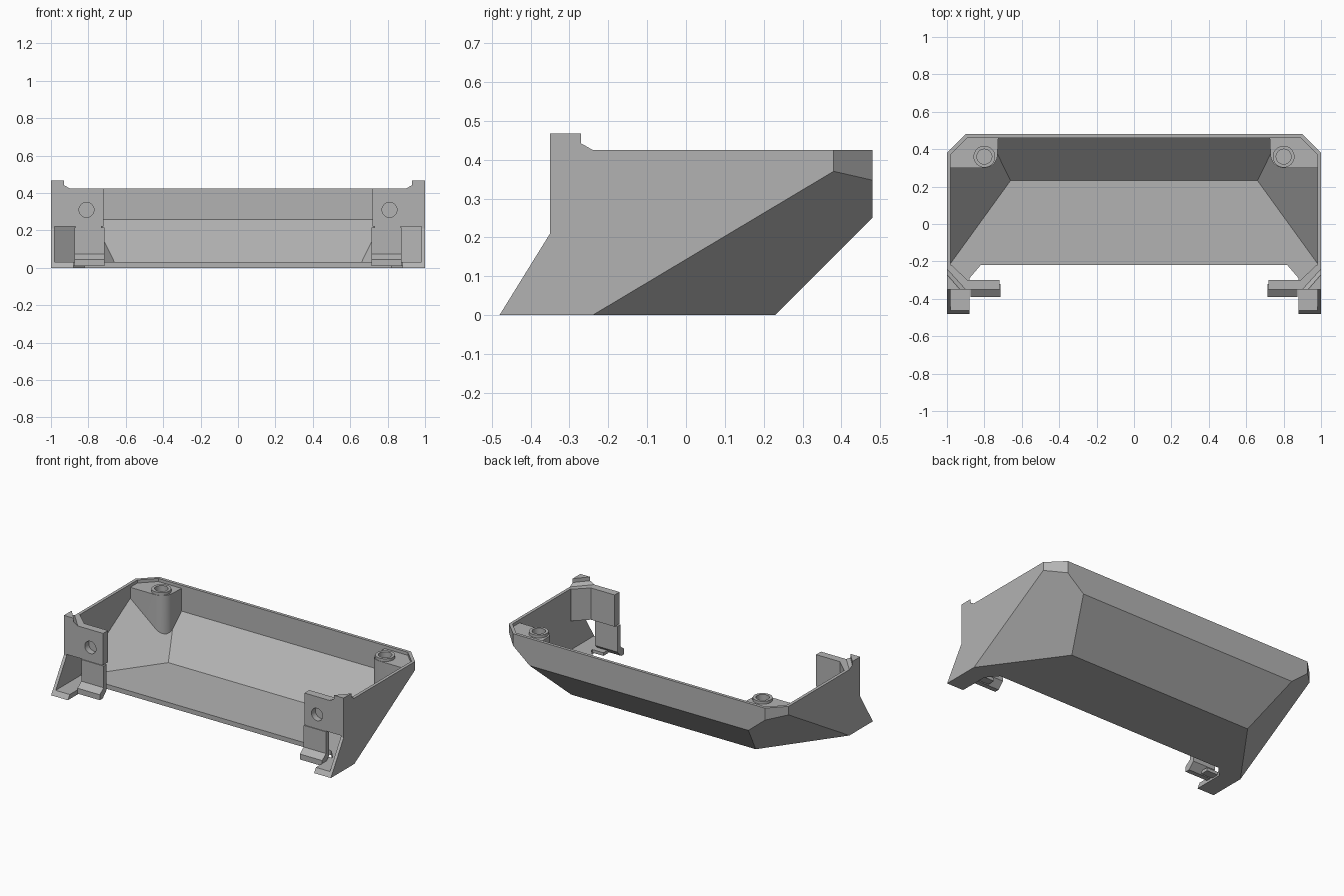
import bpy, bmesh, math
from mathutils import Vector, Matrix

if "Cube" in bpy.data.objects:
    bpy.data.objects.remove(bpy.data.objects["Cube"], do_unlink=True)

grey = bpy.data.materials.new("plain grey")
grey.use_nodes = True
grey.diffuse_color = (0.45, 0.45, 0.45, 1)
grey.node_tree.nodes["Principled BSDF"].inputs["Base Color"].default_value = grey.diffuse_color


def finish(name, bm):
    bmesh.ops.recalc_face_normals(bm, faces=bm.faces)
    mesh = bpy.data.meshes.new(name)
    bm.to_mesh(mesh)
    bm.free()
    mesh.materials.append(grey)
    ob = bpy.data.objects.new(name, mesh)
    bpy.context.collection.objects.link(ob)
    return ob


def prism_bm(points, axis, lo, hi, top=None):
    """Loft a closed outline along an axis, optionally to a different end outline."""
    def place(p, d):
        return {"x": (d, p[0], p[1]), "y": (p[0], d, p[1]), "z": (p[0], p[1], d)}[axis]
    bm = bmesh.new()
    a = [bm.verts.new(place(p, lo)) for p in points]
    b = [bm.verts.new(place(p, hi)) for p in (top or points)]
    bm.faces.new(a)
    bm.faces.new(b)
    for i in range(len(a)):
        j = (i + 1) % len(a)
        bm.faces.new((a[i], a[j], b[j], b[i]))
    return bm


def prism(name, points, axis, lo, hi, top=None):
    return finish(name, prism_bm(points, axis, lo, hi, top))


def circle(x, y, r, n=32):
    return [(x + r * math.cos(2 * math.pi * i / n), y + r * math.sin(2 * math.pi * i / n)) for i in range(n)]


def rect(x0, x1, y0, y1):
    return [(x0, y0), (x1, y0), (x1, y1), (x0, y1)]


def clip(bm, inset):
    """Trim to the slanted hull planes, moved inwards by inset."""
    planes = [((0, 0.23, 0), (0, 1, -1))]
    for s in (1, -1):
        planes += [((s, -0.24, 0), (s * 0.825, 0.597, -1)), ((s, 0.38, 0), (s, 1, 0))]
    for co, no in planes:
        n = Vector(no).normalized()
        geom = bm.verts[:] + bm.edges[:] + bm.faces[:]
        bmesh.ops.bisect_plane(bm, geom=geom, plane_co=Vector(co) - n * inset, plane_no=n, clear_outer=True)
        bmesh.ops.holes_fill(bm, edges=[e for e in bm.edges if e.is_boundary])
    return bm


def cut(ob, *cutters):
    for c in cutters:
        c.hide_render = True
        mod = ob.modifiers.new("cut", "BOOLEAN")
        mod.operation, mod.solver, mod.object = "DIFFERENCE", "EXACT", c
    dg = bpy.context.evaluated_depsgraph_get()
    mesh = bpy.data.meshes.new_from_object(ob.evaluated_get(dg))
    ob.modifiers.clear()
    ob.data = mesh
    for c in cutters:
        bpy.data.objects.remove(c, do_unlink=True)


def mirror(*obs):
    for ob in obs:
        ob.modifiers.new("mirror", "MIRROR").use_mirror_merge = False


# Hollow hull, open at the top and front
hull = finish("hull_shell", clip(prism_bm(rect(-1, 1, -0.48, 0.48), "z", 0, 0.425), 0))
cavity = finish("cavity", clip(prism_bm(rect(-0.98, 0.98, -0.7, 0.46), "z", 0.03, 0.7), 0.02))
front = prism("front_cut", [(-0.7, -0.1), (-0.542, -0.1), (-0.35, 0.21), (-0.35, 0.7), (-0.7, 0.7)], "x", -2, 2)
floor = prism("floor_cut", [(-0.82, -0.22), (0.82, -0.22), (0.88, -0.29), (0.88, -0.7),
                            (-0.88, -0.7), (-0.88, -0.29)], "z", -0.1, 0.2)
cut(hull, cavity, front, floor)

# Front mounting panels with a round socket and a diagonal inner corner
panel = prism("front_panel", [(0.72, -0.35), (0.995, -0.35), (0.995, -0.22), (0.975, -0.22),
                              (0.89, -0.3), (0.72, -0.3)], "z", 0.22, 0.425)
cut(panel, prism("socket", circle(0.81, 0.31, 0.04), "y", -0.4, -0.31))

# Raised corner ears with a sloped base
big = [(0.9, -0.35), (1, -0.35), (1, -0.24)]
small = [(0.93, -0.35), (1, -0.35), (1, -0.27)]
ear_base = prism("ear_base", big, "z", 0.425, 0.442, small)
ear_top = prism("ear_top", small, "z", 0.442, 0.467)

# Hooked tabs below the panels
tab = prism("hook_tab", [(-0.32, 0.215), (-0.35, 0.215), (-0.35, 0.075), (-0.39, 0.045), (-0.39, 0.01),
                         (-0.36, 0.01), (-0.32, 0.05)], "x", 0.715, 0.875)
link = prism("tab_link", rect(-0.35, -0.30, 0.01, 0.03), "x", 0.8, 0.89)
neck = prism("tab_neck", rect(-0.345, -0.325, 0.2, 0.23), "x", 0.73, 0.87)

# Rear screw columns, rounded towards the inside
arc = [(0.8 - 0.07 * math.cos(i * math.pi / 16), 0.37 - 0.07 * math.sin(i * math.pi / 16)) for i in range(9)]
outline = [(0.725, 0.47)] + arc + [(0.99, 0.3), (0.99, 0.47)]
column = finish("screw_column", clip(prism_bm(outline, "z", 0.001, 0.405), 0.01))
ring = prism("screw_ring", circle(0.8, 0.36, 0.058), "z", 0.39, 0.423)
for ob in (column, ring):
    cut(ob, prism("bore", circle(0.8, 0.36, 0.04), "z", 0.33, 0.6))

mirror(panel, ear_base, ear_top, tab, link, neck, column, ring)

# Smooth the round parts, keep the edges sharp
bpy.ops.object.select_all(action="DESELECT")
for ob in (panel, column, ring):
    ob.select_set(True)
    bpy.context.view_layer.objects.active = ob
bpy.ops.object.shade_smooth_by_angle(angle=math.radians(30))
